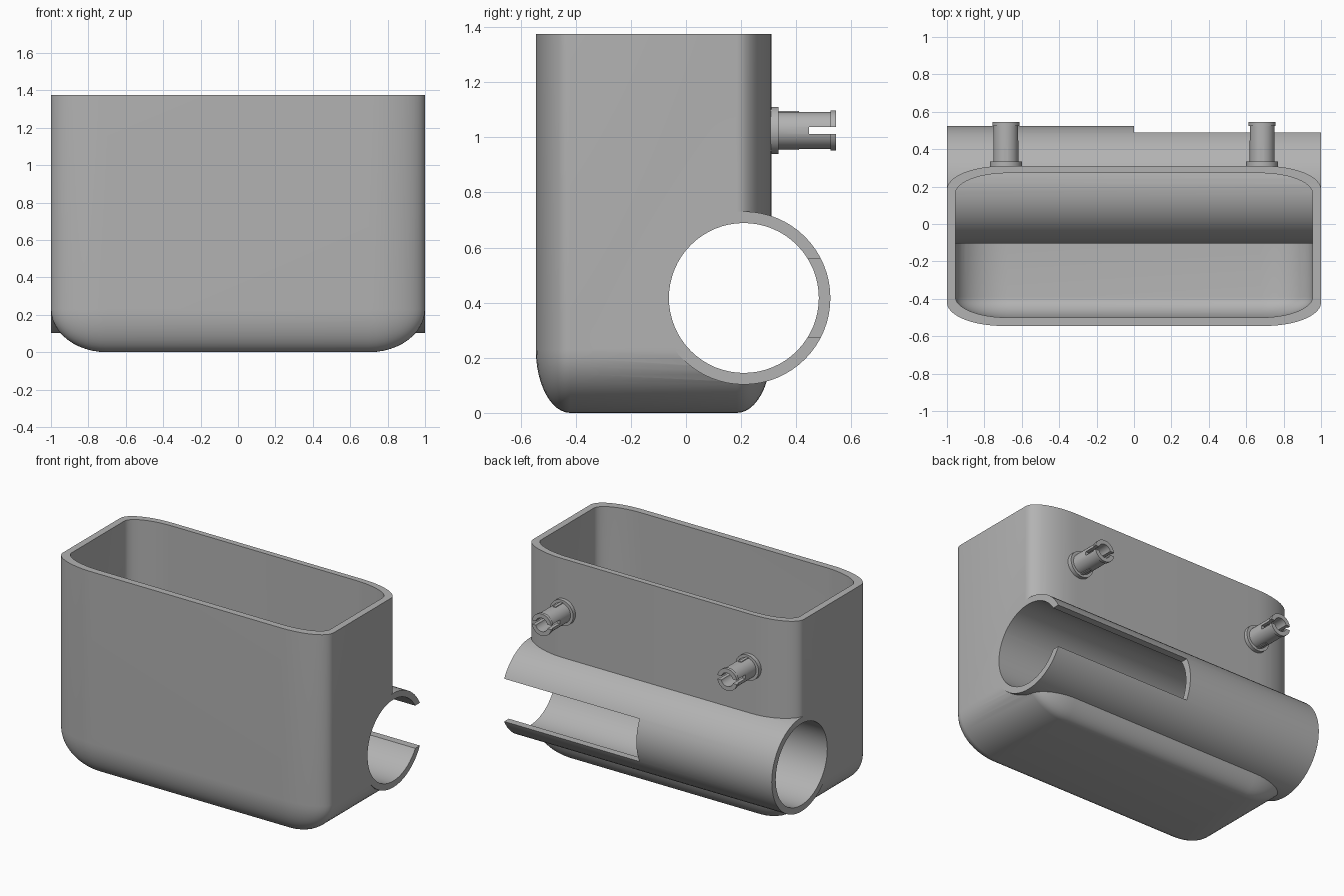
import bpy
import bmesh
from math import radians
from mathutils import Matrix, Vector

if "Cube" in bpy.data.objects:
    bpy.data.objects.remove(bpy.data.objects["Cube"])

grey = bpy.data.materials.new("plain grey")
grey.use_nodes = True
grey.diffuse_color = (0.45, 0.45, 0.45, 1)
grey.node_tree.nodes["Principled BSDF"].inputs["Base Color"].default_value = grey.diffuse_color


def make(name, bm):
    bmesh.ops.recalc_face_normals(bm, faces=bm.faces)
    mesh = bpy.data.meshes.new(name)
    bm.to_mesh(mesh)
    bm.free()
    mesh.materials.append(grey)
    obj = bpy.data.objects.new(name, mesh)
    bpy.context.collection.objects.link(obj)
    return obj


def block(name, low, high):
    bm = bmesh.new()
    low, high = Vector(low), Vector(high)
    bmesh.ops.create_cube(bm, size=1)
    bmesh.ops.scale(bm, vec=high - low, verts=bm.verts)
    bmesh.ops.translate(bm, vec=(low + high) / 2, verts=bm.verts)
    return make(name, bm)


def tub(name, low, high, radii):
    """Open-top style block with elliptical vertical and bottom edges."""
    bm = bmesh.new()
    low, high, radii = Vector(low), Vector(high), Vector(radii)
    size = high - low
    bmesh.ops.create_cube(bm, size=1)
    # Bevel evenly in a space where every radius is one, then scale back
    bmesh.ops.scale(bm, vec=[s / r for s, r in zip(size, radii)], verts=bm.verts)
    edges = [e for e in bm.edges if any(v.co.z < 0 for v in e.verts)]
    bmesh.ops.bevel(bm, geom=edges, offset=1, segments=12, profile=0.5, affect='EDGES')
    bmesh.ops.scale(bm, vec=radii, verts=bm.verts)
    bmesh.ops.translate(bm, vec=(low + high) / 2, verts=bm.verts)
    return make(name, bm)


def rod(name, axis, start, end, radius, centre, sides=64):
    """Cylinder along X or Y; centre gives the other two coordinates."""
    bm = bmesh.new()
    mid = (start + end) / 2
    if axis == 'X':
        turn, place = Matrix.Rotation(radians(90), 4, 'Y'), (mid, *centre)
    else:
        turn, place = Matrix.Rotation(radians(90), 4, 'X'), (centre[0], mid, centre[1])
    bmesh.ops.create_cone(bm, cap_ends=True, segments=sides, radius1=radius, radius2=radius,
                          depth=end - start, matrix=Matrix.Translation(place) @ turn)
    return make(name, bm)


def combine(obj, other, operation):
    mod = obj.modifiers.new("shape", 'BOOLEAN')
    mod.operation, mod.object, mod.solver = operation, other, 'EXACT'
    bpy.context.view_layer.objects.active = obj
    bpy.ops.object.modifier_apply(modifier=mod.name)
    bpy.data.objects.remove(other)


def smooth(obj):
    bpy.ops.object.select_all(action='DESELECT')
    obj.select_set(True)
    bpy.context.view_layer.objects.active = obj
    bpy.ops.object.shade_smooth_by_angle(angle=radians(30))


# Hollow container with a cross tube through its lower back
container = tub("container", (-1, -0.545, 0), (1, 0.31, 1.375), (0.3, 0.125, 0.23))
combine(container, tub("cavity", (-0.955, -0.5, 0.045), (0.955, 0.272, 1.6),
                       (0.28, 0.11, 0.2)), 'DIFFERENCE')
tube_centre = (0.21, 0.417)
combine(container, rod("tube", 'X', -1, 1, 0.314, tube_centre), 'UNION')
combine(container, rod("bore", 'X', -1.2, 1.2, 0.272, tube_centre), 'DIFFERENCE')
# Open slot along half of the tube's back
combine(container, block("slot", (0, 0.35, 0.275), (1.2, 0.7, 0.56)), 'DIFFERENCE')
smooth(container)

# Two hollow split pegs on the back wall
for side, x in (("left", 0.685), ("right", -0.685)):
    z = 1.025
    peg = rod(side + "_peg", 'Y', 0.3, 0.54, 0.067, (x, z), 32)
    combine(peg, rod("flange", 'Y', 0.295, 0.335, 0.086, (x, z), 32), 'UNION')
    combine(peg, rod("end_lip", 'Y', 0.525, 0.545, 0.073, (x, z), 32), 'UNION')
    # Slim grip ridges above and below
    combine(peg, block("ridge", (x - 0.01, 0.32, z - 0.071), (x + 0.01, 0.41, z + 0.071)), 'UNION')
    combine(peg, rod("peg_bore", 'Y', 0.34, 0.7, 0.045, (x, z), 32), 'DIFFERENCE')
    combine(peg, block("split", (x - 0.2, 0.447, z - 0.013), (x + 0.2, 0.7, z + 0.013)), 'DIFFERENCE')
    smooth(peg)
